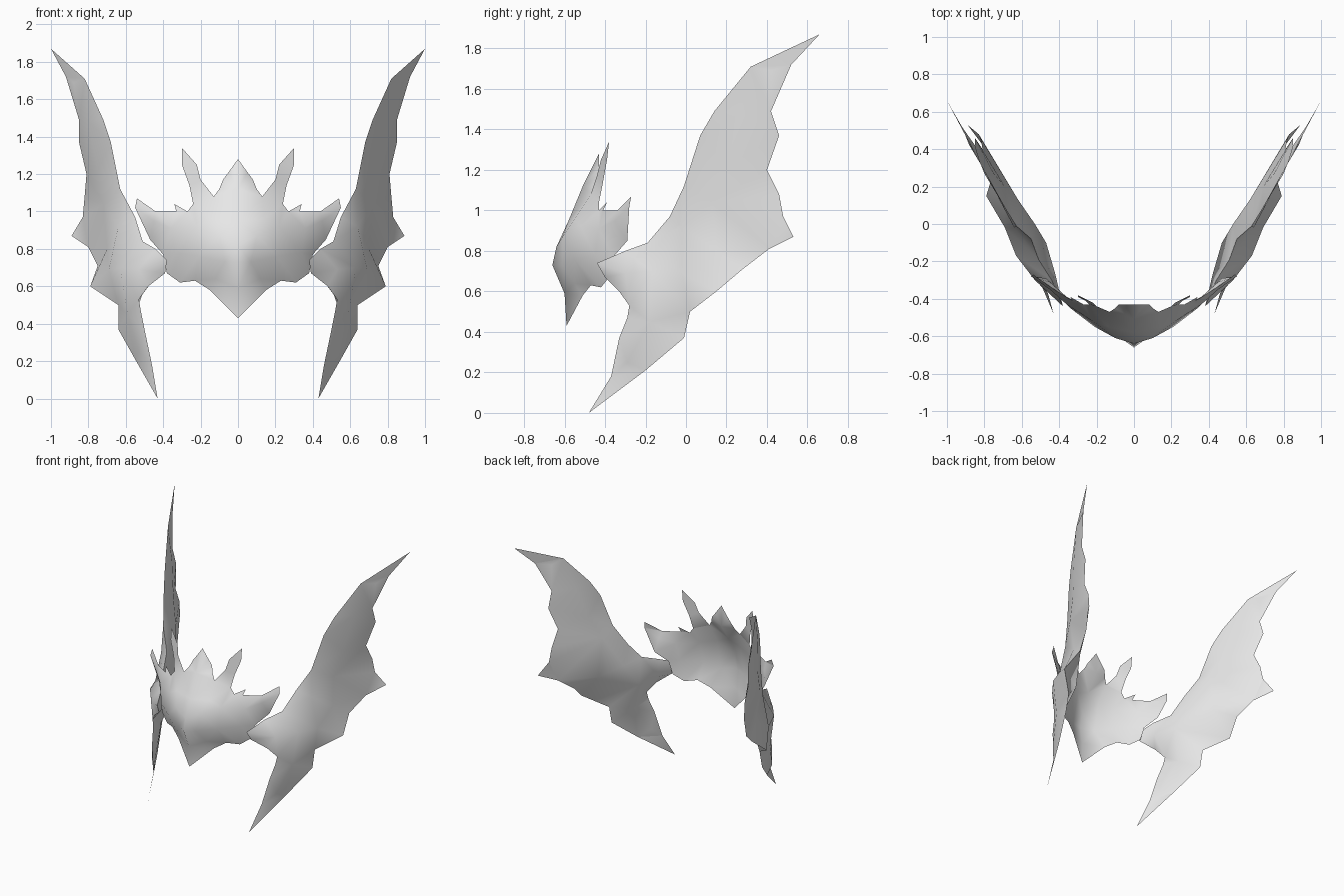
import bpy
from mathutils import Vector
from mathutils.geometry import delaunay_2d_cdt

default_cube = bpy.data.objects.get("Cube")
if default_cube:
    bpy.data.objects.remove(default_cube, do_unlink=True)

# One plain grey for the whole headpiece
grey = bpy.data.materials.new("plain_grey")
grey.use_nodes = True
colour = (0.8, 0.8, 0.8, 1)
grey.diffuse_color = colour
grey.node_tree.nodes["Principled BSDF"].inputs["Base Color"].default_value = colour


def skin(name, outline, ridges, place, faces_inward=False):
    """Fill a flat outline with triangles, lift it by its depths, mirror it.

    Every point is (across, up, depth) in hundredths of a unit.
    The ridge points lie inside the outline and shape the relief.
    place turns (across, up, depth) into a position.
    """
    points = [Vector(p) / 100 for p in outline + ridges]
    flat = [p.to_2d() for p in points]
    border = list(range(len(outline)))
    result = delaunay_2d_cdt(flat, [], [border], 1, 0.0001)
    flat_verts, triangles, sources = result[0], result[2], result[3]
    verts = [place(v.x, v.y, points[source[0]].z)
             for v, source in zip(flat_verts, sources)]
    if faces_inward:
        triangles = [list(reversed(t)) for t in triangles]

    mesh = bpy.data.meshes.new(name)
    mesh.from_pydata(verts, [], triangles)
    mesh.materials.append(grey)
    mesh.shade_smooth()
    part = bpy.data.objects.new(name, mesh)
    bpy.context.collection.objects.link(part)

    # The other half is a mirror image across the centre line
    mirror = part.modifiers.new("mirror_sides", "MIRROR")
    mirror.use_axis[0] = True
    mirror.use_mirror_merge = True
    mirror.merge_threshold = 0.001


def place_wing(across, up, depth):
    return (depth, across, up)


def place_crown(across, up, depth):
    return (across, -depth, up)


# Wings: outlined from the side, depth is the distance from the centre line
wing_leading_edge = [
    (66, 187, 100), (32, 171, 82), (14, 149, 72), (7, 137, 68),
    (-1, 112, 63), (-8, 97, 55), (-19, 84, 51), (-30, 80, 44),
]
wing_root = [(-44, 74, 38), (-40, 67, 39), (-33, 60, 48), (-28, 53, 53)]
wing_lower_fin = [
    (-29, 47, 52), (-33, 37, 50), (-37, 18, 46), (-48, 0, 43),
    (-20, 21, 55), (-1, 37, 64), (2, 50, 64),
]
wing_trailing_edge = [
    (15, 60, 79), (28, 71, 75), (41, 81, 80), (53, 87, 89),
    (48, 97, 83), (46, 108, 82), (40, 120, 81), (46, 137, 85),
    (42, 149, 85), (52, 172, 92),
]
wing_outline = wing_leading_edge + wing_root + wing_lower_fin + wing_trailing_edge
wing_outer_ridges = [
    (-30, 69, 53), (-17, 70, 63), (-2, 69, 69), (15, 80, 70),
    (-18, 45, 59), (-29, 25, 53), (-2, 92, 64), (13, 104, 72),
    (20, 122, 75), (27, 148, 80), (42, 169, 88),
]
wing_inner_ridges = [
    (-27, 68, 42), (-10, 67, 47), (0, 84, 53), (15, 78, 64),
    (-15, 45, 55), (-29, 25, 50), (13, 108, 62), (20, 125, 69),
    (27, 148, 75), (42, 169, 85),
]
skin("wing_outer_skins", wing_outline, wing_outer_ridges, place_wing)
skin("wing_inner_skins", wing_outline, wing_inner_ridges, place_wing, True)

# Crown: outlined from the front, depth is how far it bulges forward
crown_front_centre = [
    (0, 128, 43), (0, 112, 51), (0, 95, 58), (0, 82, 64),
    (0, 73, 66), (0, 59, 60), (0, 43, 59),
]
crown_back_centre = [
    (0, 128, 43), (0, 112, 43), (0, 99, 52), (0, 85, 59),
    (0, 73, 61), (0, 59, 59), (0, 43, 59),
]
crown_lower_edge = [
    (15, 58, 51), (23, 63, 47), (31, 62, 42), (38, 67, 38),
]
crown_side_spike = [
    (40, 77, 36), (47, 85, 29), (55, 102, 28), (54, 107, 27),
    (44, 100, 34), (33, 100, 41), (34, 104, 39), (27, 100, 43),
]
crown_tall_spike = [
    (24, 104, 43), (26, 114, 41), (30, 125, 39), (30, 134, 38),
    (22, 125, 42), (20, 117, 44), (13, 108, 47),
]
crown_middle_spike = [(10, 112, 45), (8, 117, 43), (5, 121, 43)]
crown_rim = (crown_lower_edge + crown_side_spike
             + crown_tall_spike + crown_middle_spike)
crown_front_ridges = [
    (10, 87, 61), (7, 73, 61), (12, 64, 55), (14, 96, 55),
    (21, 76, 55), (22, 92, 52), (34, 78, 45), (36, 91, 43),
    (45, 95, 35),
]
crown_back_ridges = [
    (10, 95, 52), (10, 72, 57), (21, 76, 52), (22, 92, 48),
    (34, 78, 41), (36, 91, 39), (45, 95, 31),
]
skin("crown_front_skin", crown_front_centre + crown_rim,
     crown_front_ridges, place_crown)
skin("crown_back_skin", crown_back_centre + crown_rim,
     crown_back_ridges, place_crown, True)
